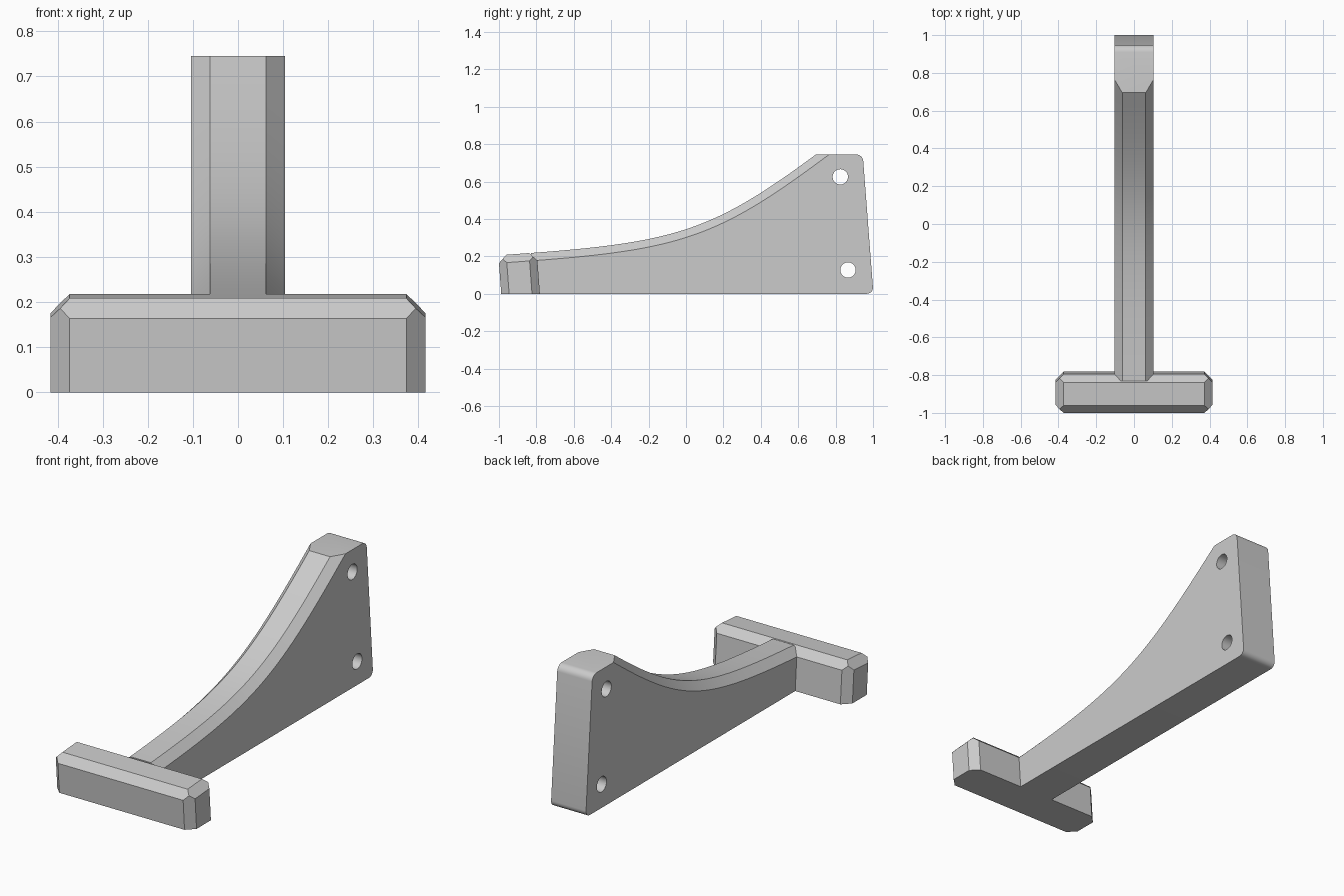
import bpy
import bmesh
import math
from mathutils import Matrix, Vector, geometry

cube = bpy.data.objects.get("Cube")
if cube:
    bpy.data.objects.remove(cube, do_unlink=True)

grey = bpy.data.materials.new("plain grey")
grey.use_nodes = True
grey.diffuse_color = (0.6, 0.6, 0.6, 1)
grey.node_tree.nodes["Principled BSDF"].inputs["Base Color"].default_value = (0.6, 0.6, 0.6, 1)

CHAMFER = 0.042
TILT = math.radians(4.24)


def finish(bm, name):
    bmesh.ops.recalc_face_normals(bm, faces=bm.faces)
    mesh = bpy.data.meshes.new(name)
    bm.to_mesh(mesh)
    bm.free()
    mesh.materials.append(grey)
    obj = bpy.data.objects.new(name, mesh)
    bpy.context.collection.objects.link(obj)
    return obj


def activate(obj):
    bpy.ops.object.select_all(action='DESELECT')
    obj.select_set(True)
    bpy.context.view_layer.objects.active = obj


def slice_off(bm, point, normal):
    """Remove everything beyond a plane and cap the opening."""
    cut = bmesh.ops.bisect_plane(bm, geom=bm.verts[:] + bm.edges[:] + bm.faces[:], dist=1e-5,
                                 plane_co=point, plane_no=normal, clear_outer=True)
    edges = [e for e in cut["geom_cut"] if isinstance(e, bmesh.types.BMEdge)]
    bmesh.ops.contextual_create(bm, geom=edges)


# Crossbar: tilted block with mitred chamfers and a flat underside
half_x, half_y, top, low = 0.415, 0.103, 0.2136, -0.06
bm = bmesh.new()
bmesh.ops.create_cube(bm, size=1)
bmesh.ops.scale(bm, vec=(2 * half_x, 2 * half_y, top - low), verts=bm.verts)
bmesh.ops.translate(bm, vec=(0, 0, (top + low) / 2), verts=bm.verts)
for s in (-1, 1):
    slice_off(bm, Vector((0, s * half_y, top - CHAMFER)), Vector((0, s, 1)))
    slice_off(bm, Vector((s * half_x, 0, top - CHAMFER)), Vector((s, 0, 1)))
    for t in (-1, 1):
        slice_off(bm, Vector((s * half_x, t * (half_y - CHAMFER), 0)), Vector((s, t, 0)))
bm.transform(Matrix.Translation((0, -0.8845, 0)) @ Matrix.Rotation(TILT, 4, 'X'))
slice_off(bm, Vector((0, 0, 0)), Vector((0, 0, -1)))
finish(bm, "crossbar")

# Arm: side profile with a sweeping upper edge, extruded across x
width = 0.104
sweep = geometry.interpolate_bezier(Vector((-0.83, 0.218)), Vector((-0.044, 0.276)),
                                    Vector((0.154, 0.345)), Vector((0.695, 0.745)), 33)
outline = [p.to_2d() for p in sweep] + [Vector((0.945, 0.745)), Vector((1.002, 0)), Vector((-0.83, 0))]
bm = bmesh.new()
sides = [[bm.verts.new((x, p.x, p.y)) for p in outline] for x in (-width, width)]
for side in sides:
    bm.faces.new(side)
count = len(outline)
for i in range(count):
    j = (i + 1) % count
    bm.faces.new((sides[0][i], sides[0][j], sides[1][j], sides[1][i]))
bmesh.ops.recalc_face_normals(bm, faces=bm.faces)

# Chamfered upper edges and rounded rear corners
last = len(sweep)
upper = [bm.edges.get((s[i], s[i + 1])) for s in sides for i in range(last - 1)]
rear = [bm.edges.get((sides[0][i], sides[1][i])) for i in (last, last + 1)]
bmesh.ops.bevel(bm, geom=rear, offset=0.035, offset_type='OFFSET', segments=6,
                profile=0.5, affect='EDGES')
upper = [e for e in upper if e.is_valid]
bmesh.ops.bevel(bm, geom=upper, offset=CHAMFER, offset_type='OFFSET', segments=1,
                profile=0.5, affect='EDGES')
arm = finish(bm, "arm")

# Two bolt holes through the tall end
for n, (y, z) in enumerate(((0.825, 0.625), (0.866, 0.127))):
    bm = bmesh.new()
    bmesh.ops.create_cone(bm, cap_ends=True, segments=32, radius1=0.041, radius2=0.041, depth=1)
    bm.transform(Matrix.Translation((0, y, z)) @ Matrix.Rotation(math.pi / 2, 4, 'Y'))
    cutter = finish(bm, "hole_cutter")
    cutter.hide_render = True
    activate(arm)
    mod = arm.modifiers.new("hole", 'BOOLEAN')
    mod.operation = 'DIFFERENCE'
    mod.solver = 'EXACT'
    mod.object = cutter
    bpy.ops.object.modifier_apply(modifier=mod.name)
    bpy.data.objects.remove(cutter, do_unlink=True)

activate(arm)
bpy.ops.object.shade_smooth_by_angle(angle=math.radians(25))
